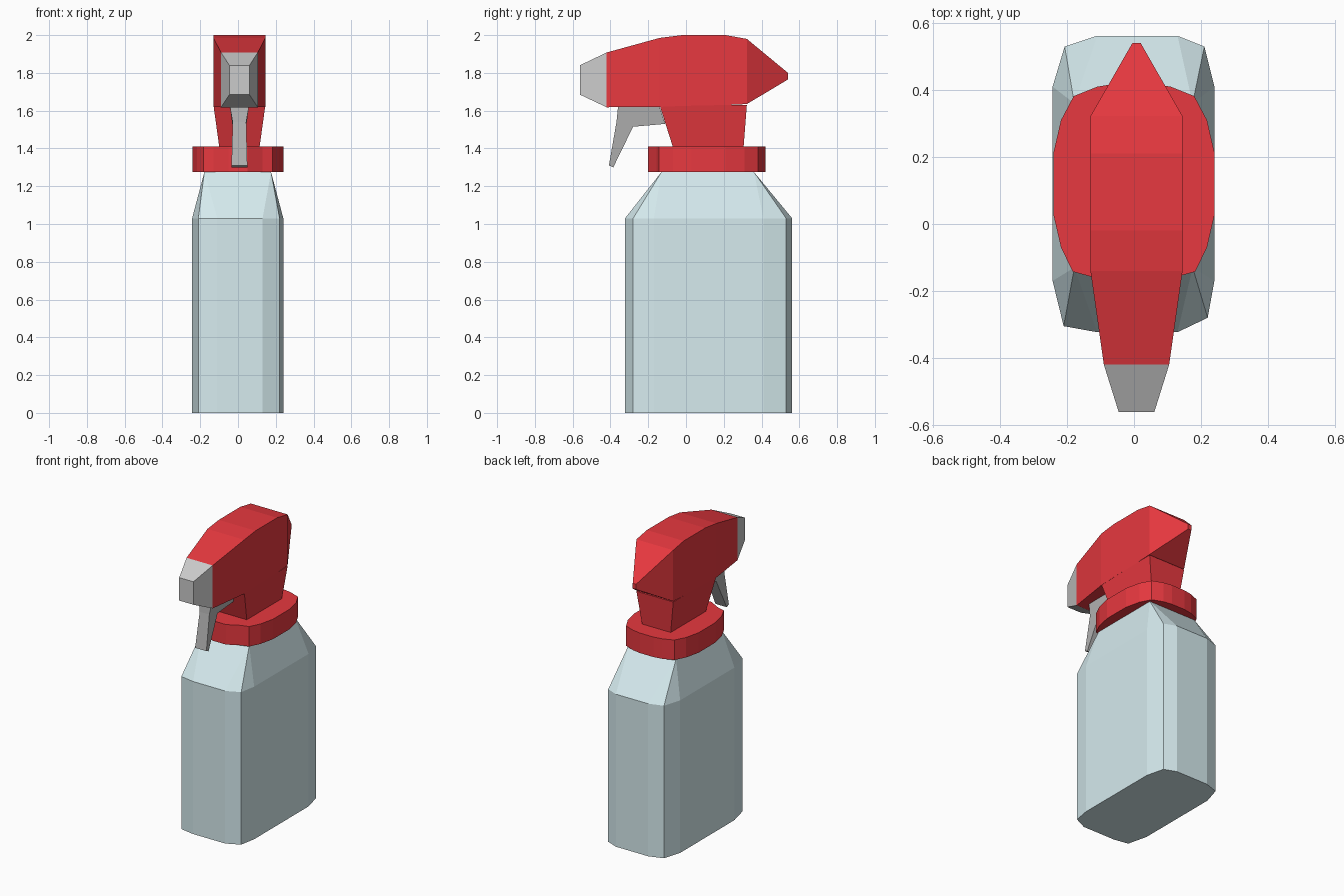
import bpy, bmesh

if "Cube" in bpy.data.objects:
    bpy.data.objects.remove(bpy.data.objects["Cube"])

CX = 0.0075  # spray head sits a hair off centre


def material(name, rgb):
    m = bpy.data.materials.new(name)
    m.diffuse_color = (*rgb, 1)
    m.use_nodes = True
    m.node_tree.nodes["Principled BSDF"].inputs["Base Color"].default_value = m.diffuse_color
    return m


def loft(name, rings, mat):
    """Skin a stack of equal-length point rings and cap both ends."""
    bm = bmesh.new()
    loops = [[bm.verts.new(p) for p in ring] for ring in rings]
    n = len(loops[0])
    for a, b in zip(loops, loops[1:]):
        for i in range(n):
            j = (i + 1) % n
            bm.faces.new((a[i], a[j], b[j], b[i]))
    bm.faces.new(loops[0])
    bm.faces.new(loops[-1])
    bmesh.ops.remove_doubles(bm, verts=bm.verts, dist=0.0005)
    bmesh.ops.recalc_face_normals(bm, faces=bm.faces)
    me = bpy.data.meshes.new(name)
    bm.to_mesh(me)
    bm.free()
    me.materials.append(mat)
    ob = bpy.data.objects.new(name, me)
    bpy.context.collection.objects.link(ob)
    return ob


def at_z(outline, z):
    return [(x, y, z) for x, y in outline]


def section(y, w, z0, z1):
    """Upright rectangle across the head at depth y."""
    return [(CX - w, y, z0), (CX + w, y, z0), (CX + w, y, z1), (CX - w, y, z1)]


def rect(w, y0, y1, z):
    return [(CX - w, y0, z), (CX + w, y0, z), (CX + w, y1, z), (CX - w, y1, z)]


red = material("red_plastic", (0.8, 0.04, 0.05))
blue = material("pale_blue", (0.67, 0.83, 0.86))
light = material("light_grey", (0.7, 0.7, 0.7))
dark = material("dark_grey", (0.45, 0.45, 0.45))

# Bottle: chamfered body whose corners converge at the shoulder top
body = [(0.13, 0.562), (0.21, 0.53), (0.24, 0.41),
        (0.24, -0.17), (0.22, -0.28), (0.13, -0.323),
        (-0.11, -0.323), (-0.21, -0.305), (-0.243, -0.17),
        (-0.243, 0.41), (-0.207, 0.53), (-0.11, 0.562)]
corners = [(0.175, 0.36), (0.175, -0.13), (-0.178, -0.13), (-0.178, 0.36)]
shoulder = [c for c in corners for _ in range(3)]
loft("bottle", [at_z(body, 0), at_z(body, 1.03), at_z(shoulder, 1.275)], blue)

# Collar: rounded oval band
half = [(0.05, 0.42), (0.11, 0.41), (0.18, 0.382), (0.218, 0.31), (0.241, 0.21),
        (0.241, 0.03), (0.218, -0.07), (0.183, -0.142), (0.13, -0.157), (0.05, -0.2)]
collar = half + [(-x, y) for x, y in reversed(half)]
loft("collar", [at_z(collar, 1.275), at_z(collar, 1.41)], red)

# Neck under the spray head
loft("head_neck", [rect(0.107, -0.07, 0.305, 1.41),
                   rect(0.1375, -0.14, 0.322, 1.63)], red)

# Spray head
head = [(-0.42, 0.0975, 1.618, 1.908), (-0.14, 0.1375, 1.62, 1.985),
        (-0.02, 0.1375, 1.625, 2.0), (0.21, 0.1375, 1.63, 2.0),
        (0.322, 0.1375, 1.635, 1.98), (0.54, 0.0125, 1.765, 1.8)]
loft("spray_head", [section(*s) for s in head], red)

# Nozzle
loft("nozzle", [section(-0.562, 0.053, 1.685, 1.84),
                section(-0.42, 0.0975, 1.618, 1.908)], light)

# Trigger: side profile with half widths (y, z, w)
profile = [(-0.36, 1.62, 0.05), (-0.14, 1.62, 0.05), (-0.11, 1.53, 0.036),
           (-0.28, 1.515, 0.036), (-0.385, 1.3, 0.042), (-0.408, 1.31, 0.042),
           (-0.368, 1.54, 0.036)]
loft("trigger", [[(CX + s * w, y, z) for y, z, w in profile] for s in (-1, 1)], dark)
